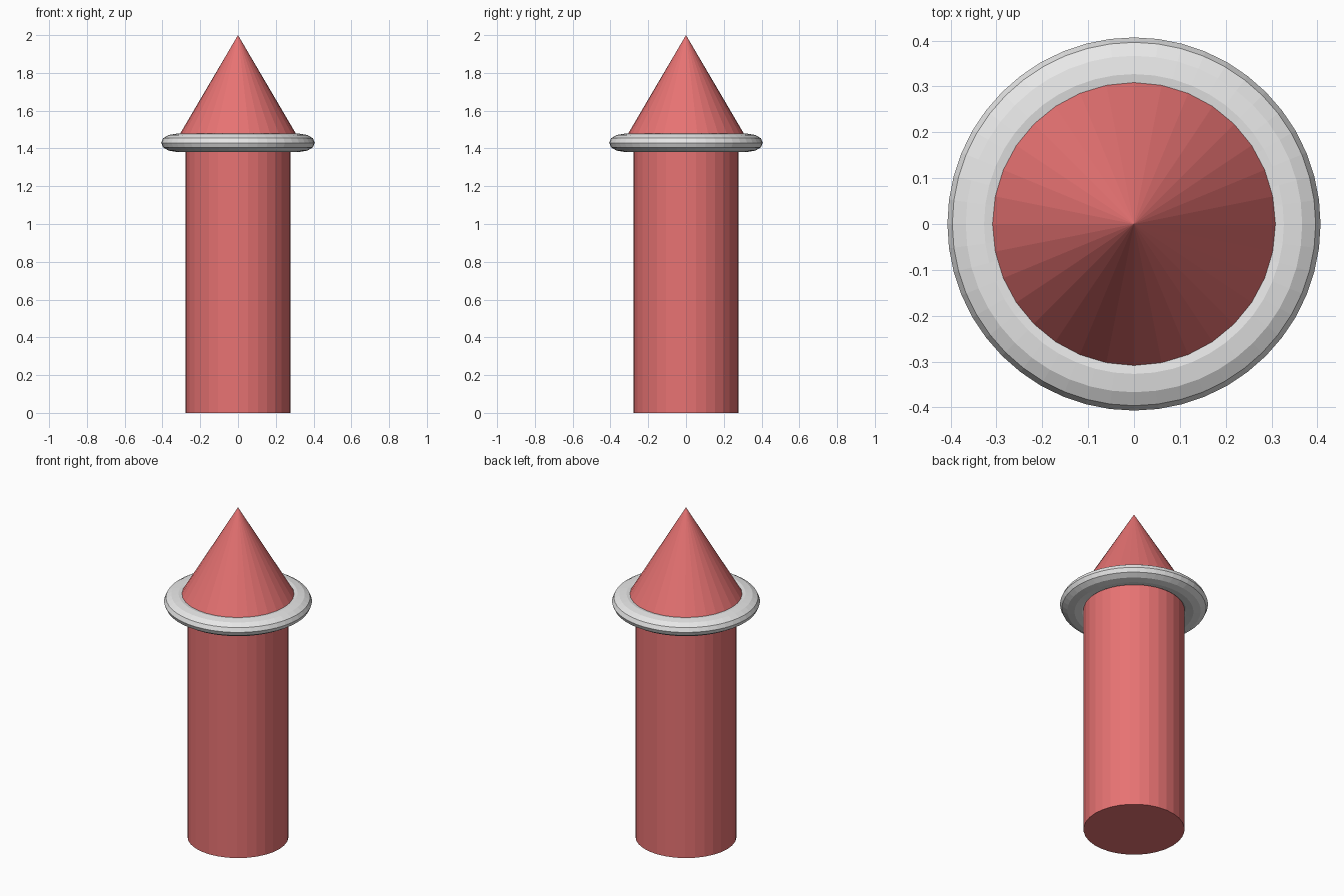
import bpy

if "Cube" in bpy.data.objects:
    bpy.data.objects.remove(bpy.data.objects["Cube"])


def material(name, color):
    m = bpy.data.materials.new(name)
    m.diffuse_color = (*color, 1.0)
    m.use_nodes = True
    m.node_tree.nodes["Principled BSDF"].inputs["Base Color"].default_value = m.diffuse_color
    return m


def finish(name, mat):
    ob = bpy.context.object
    ob.name = name
    ob.data.materials.append(mat)
    return ob


red = material("soft_red", (0.8, 0.17, 0.17))
grey = material("light_grey", (0.8, 0.8, 0.8))

RING_Z = 1.43

# Column shaft
bpy.ops.mesh.primitive_cylinder_add(vertices=32, radius=0.278, depth=RING_Z,
                                    location=(0, 0, RING_Z / 2))
finish("shaft", red)

# Pointed cap, its base hidden inside the ring
bpy.ops.mesh.primitive_cone_add(vertices=32, radius1=0.335, radius2=0,
                                depth=2 - RING_Z,
                                location=(0, 0, (2 + RING_Z) / 2))
finish("pointed_cap", red)

# Flattened ring around the joint
bpy.ops.mesh.primitive_torus_add(major_segments=48, minor_segments=12,
                                 major_radius=0.327, minor_radius=0.08,
                                 location=(0, 0, RING_Z))
ring = finish("collar_ring", grey)
ring.scale.z = 0.6
